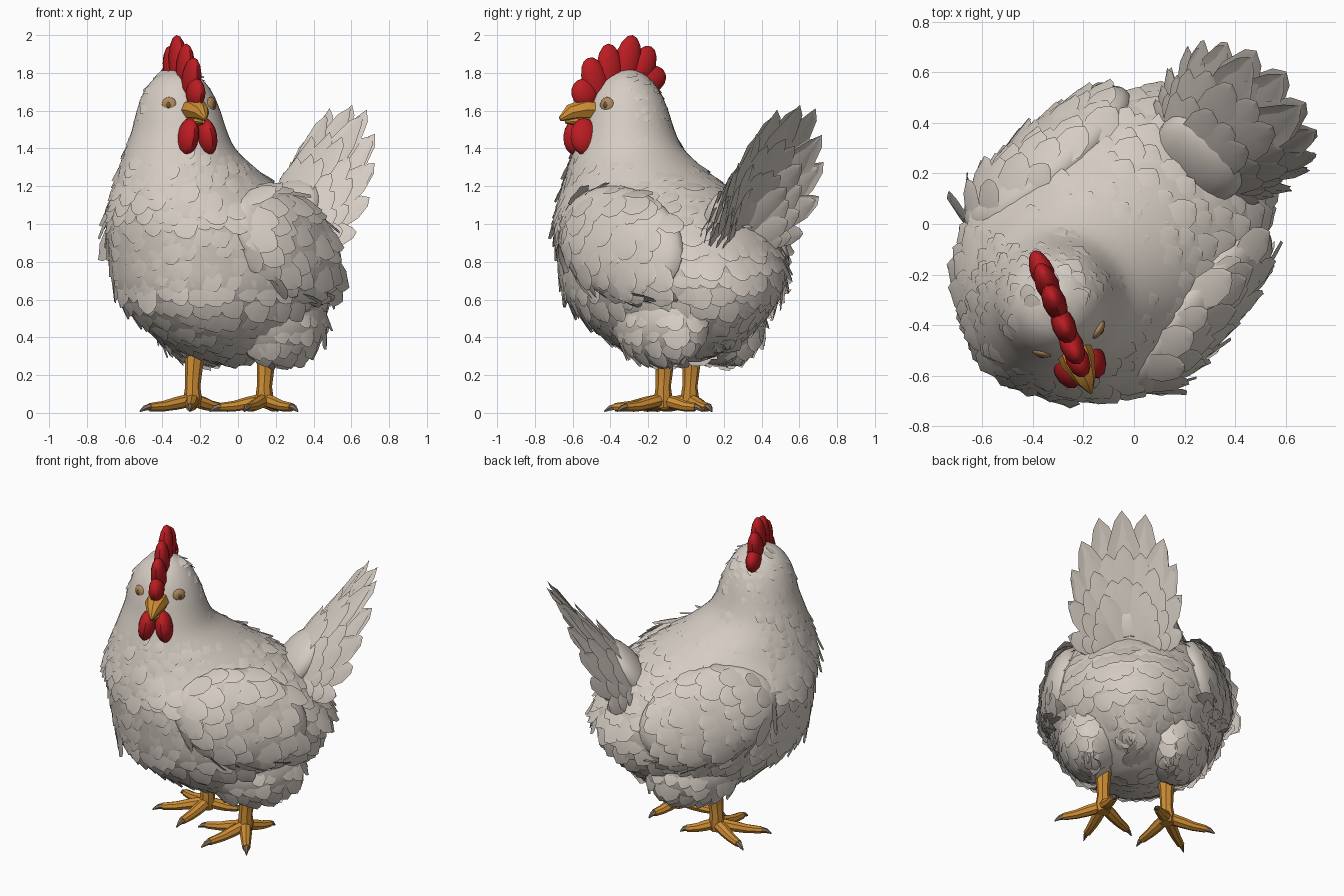
import bpy, bmesh, math, random
from mathutils import Vector, Matrix

if "Cube" in bpy.data.objects:
    bpy.data.objects.remove(bpy.data.objects["Cube"])

random.seed(4)
V = Vector
BODY = Matrix.Rotation(math.radians(-45), 4, 'Z')            # body heading
HEAD = Matrix.Translation((-.315, -.31, 0)) @ Matrix.Rotation(math.radians(22), 4, 'Z')  # turned head
FACE = V((.92, -.39, 0))                                     # face direction in body space

def material(name, rgb):
    m = bpy.data.materials.new(name)
    m.diffuse_color = (*rgb, 1)
    m.use_nodes = True
    m.node_tree.nodes["Principled BSDF"].inputs["Base Color"].default_value = m.diffuse_color
    return m

WHITE = material("feather white", (.67, .61, .55))
RED = material("comb red", (.50, .012, .016))
ORANGE = material("leg orange", (.62, .27, .035))
AMBER = material("eye amber", (.42, .25, .11))
BROWN = material("pupil brown", (.16, .08, .03))
HORN = material("claw horn", (.24, .17, .11))

def finish(name, bm, mat, frame):
    bm.transform(frame)
    me = bpy.data.meshes.new(name)
    bm.to_mesh(me)
    bm.free()
    me.materials.append(mat)
    bpy.context.collection.objects.link(bpy.data.objects.new(name, me))

def turn(deg, axis):
    return Matrix.Rotation(math.radians(deg), 4, axis)

def ball(bm, loc, size, rot=Matrix(), seg=20):
    m = Matrix.Translation(loc) @ rot @ Matrix.Diagonal((*size, 1))
    bmesh.ops.create_uvsphere(bm, u_segments=seg, v_segments=seg // 2 + 2, radius=1, matrix=m)
    return m

def ball_point(m):
    return lambda t, a: m @ V((math.sin(math.pi * t) * math.cos(a),
                               math.sin(math.pi * t) * math.sin(a), -math.cos(math.pi * t)))

def trim(bm, hidden):
    bad = [f for f in bm.faces if hidden(f.calc_center_median())]
    bmesh.ops.delete(bm, geom=bad, context='FACES')

def tube(bm, pts, sides=8):
    """Closed tube through (position, half width, half height)."""
    rings = []
    for i, (p, w, h) in enumerate(pts):
        t = (V(pts[min(i + 1, len(pts) - 1)][0]) - V(pts[max(i - 1, 0)][0])).normalized()
        s = t.cross(V((0, 1, 0)) if abs(t.z) > .9 else V((0, 0, 1))).normalized()
        u = s.cross(t)
        rings.append([bm.verts.new(V(p) + s * w * math.cos(a) + u * h * math.sin(a))
                      for a in (2 * math.pi * k / sides for k in range(sides))])
    for a, b in zip(rings, rings[1:]):
        for k in range(sides):
            bm.faces.new((a[k], a[k - 1], b[k - 1], b[k]))
    bm.faces.new(rings[0])
    bm.faces.new(rings[-1][::-1])
    bmesh.ops.recalc_face_normals(bm, faces=bm.faces)

def feather(bm, p, d, n, length, width, curl=.05):
    """One leaf-shaped plate."""
    d = d.normalized()
    n = (n - d * n.dot(d)).normalized()
    s = d.cross(n)
    rows = []
    for t, w in ((0, .3), (.35, .5), (.72, .45), (.92, .22)):
        c = p + d * length * t - n * length * curl * t * t
        rows.append([bm.verts.new(c + s * width * w * k - n * width * .07 * k * k) for k in (-1, 0, 1)])
    tip = bm.verts.new(p + d * length - n * length * curl)
    for k in (0, 1):
        for a, b in zip(rows, rows[1:]):
            bm.faces.new((a[k], a[k + 1], b[k + 1], b[k]))
        bm.faces.new((rows[-1][k], rows[-1][k + 1], tip))

def plumage(bm, surf, t0, t1, gap, length, width, flow, keep, scale=lambda p: 1, lift=lambda p: 0):
    """Rows of overlapping feathers over a parametric surface surf(t, angle)."""
    t, last, step = t0, None, (t1 - t0) / 600
    while t < t1 - step:
        ring = [surf(t, math.pi * k / 12) for k in range(24)]
        k0 = scale(ring[0])
        if last is None or sum((a - b).length for a, b in zip(ring, last)) / 24 > gap * k0:
            last = ring
            count = max(4, int(sum((ring[i] - ring[i - 1]).length for i in range(24)) / (gap * 1.15 * k0)))
            shift = random.random()
            for i in range(count):
                a = (i + shift + random.uniform(-.3, .3)) * 2 * math.pi / count
                p = surf(t + random.uniform(-4, 4) * step, a)
                n = (surf(t, a + .01) - surf(t, a - .01)).cross(surf(t + step, a) - surf(t - step, a)).normalized()
                if not keep(p, n):
                    continue
                d = flow - n * flow.dot(n)
                if d.length < .1:
                    d = V((0, 0, -1)) + n * n.z
                d = d.normalized() + n * (random.uniform(.06, .18) + lift(p))
                k = k0 * random.uniform(.8, 1.2)
                feather(bm, p - n * .008, d, n, length * k, width * k)
        t += step

# Body, neck and head: stacked ovals (height, centre, half length, half width)
OVALS = [(.27, -.05, .12, .1), (.32, -.06, .27, .23), (.4, -.08, .42, .35), (.6, -.1, .62, .51),
         (.8, -.11, .66, .545), (1.0, -.19, .605, .525), (1.1, -.25, .55, .465), (1.2, -.31, .48, .39),
         (1.3, -.38, .38, .335), (1.4, -.43, .295, .285), (1.5, -.44, .25, .25), (1.6, -.445, .222, .22),
         (1.7, -.45, .18, .18), (1.78, -.45, .115, .115), (1.82, -.44, .03, .03)]

def body_point(t, a):
    i = max(0, min(int(t), len(OVALS) - 2))
    f = t - i
    q = [OVALS[max(0, min(j, len(OVALS) - 1))] for j in range(i - 1, i + 3)]
    z, c, ln, w = [.5 * (2 * p1 + (p2 - p0) * f + (2 * p0 - 5 * p1 + 4 * p2 - p3) * f * f
                         + (3 * p1 - p0 - 3 * p2 + p3) * f ** 3) for p0, p1, p2, p3 in zip(*q)]
    return V((w * math.cos(a), c + ln * math.sin(a), z))

def in_body(p):
    for q, r in zip(OVALS, OVALS[1:]):
        if q[0] <= p.z < r[0]:
            _, c, ln, w = V(q).lerp(V(r), (p.z - q[0]) / (r[0] - q[0]))
            return (p.x / w) ** 2 + ((p.y - c) / ln) ** 2 < .9
    return False

lumps = []
for side, label, foot_y, out in ((1, "left", .014, 26), (-1, "right", -.155, 13)):
    # Folded wing, rear and top edges leaning in to the body
    bm = bmesh.new()
    tilt = turn(side * 8, 'Z') @ turn(side * -14, 'Y') @ turn(-20, 'X')
    m = ball(bm, (side * .425, -.06, .9), (.135, .43, .29), tilt, 28)
    trim(bm, in_body)
    plumage(bm, ball_point(m), .06, .9, .085, .18, .13, V((0, .85, -.5)),
            lambda p, n: n.x * side > .1 and p.y < .2 and not in_body(p))
    finish(label + "_wing", bm, WHITE, BODY)
    lumps.append(m.inverted())

    # Fluffy thigh
    bm = bmesh.new()
    m = ball(bm, (side * .24, foot_y * .4 + .05, .49), (.215, .31, .235))
    trim(bm, in_body)
    plumage(bm, ball_point(m), .08, .75, .075, .12, .1, V((0, .4, -1)), lambda p, n: not in_body(p))
    finish(label + "_thigh", bm, WHITE, BODY)
    lumps.append(m.inverted())

    # Shank, toes and claws
    x = side * .184
    leg, claws = bmesh.new(), bmesh.new()
    tube(leg, [((x, foot_y + .02, .34), .06, .06), ((x, foot_y + .01, .25), .045, .05),
               ((x, foot_y, .14), .038, .042), ((x, foot_y, .07), .05, .05), ((x, foot_y, .025), .04, .04)])
    for ang, ln in ((-55, .275), (0, .3), (55, .275), (180, .2)):
        a = math.radians(ang + side * out)
        d = V((math.sin(a), -math.cos(a), 0))

        def at(f, z):
            return V((x, foot_y, z)) + d * ln * f
        tube(leg, [(at(0, .07), .035, .035), (at(.35, .05), .036, .034), (at(.6, .036), .03, .028),
                   (at(.9, .03), .024, .022)])
        tube(claws, [(at(.87, .032), .02, .02), (at(.99, .026), .014, .015), (at(1.1, .008), .003, .004)], 6)
    finish(label + "_leg", leg, ORANGE, BODY)
    finish(label + "_claws", claws, HORN, BODY)

def in_lump(p):
    return any((m @ p).length < .93 for m in lumps)

bm = bmesh.new()
rings = [[bm.verts.new(body_point(i / 3, math.pi * k / 20)) for k in range(40)]
         for i in range(3 * (len(OVALS) - 1) + 1)]
for a, b in zip(rings, rings[1:]):
    for k in range(40):
        bm.faces.new((a[k - 1], a[k], b[k], b[k - 1]))
bm.faces.new(rings[0][::-1])
bm.faces.new(rings[-1])
trim(bm, in_lump)
finish("body", bm, WHITE, BODY)

bm = bmesh.new()
plumage(bm, body_point, .2, len(OVALS) - 1.3, .08, .145, .12, V((0, .55, -.8)),
        lambda p, n: not (p.z > 1.44 and n.dot(FACE) > .3) and not in_lump(p),
        lambda p: 1 if p.z < 1.2 else max(.6, 1 - (p.z - 1.2) * 1.3), lambda p: .06 if 1.12 < p.z < 1.5 else 0)
finish("body_feathers", bm, WHITE, BODY)

# Tail: cupped fan of broad feathers in layers, tips following a curve from centre to side
TIPS = [V(p) for p in ((0, .86, 1.64), (.14, .83, 1.6), (.25, .78, 1.48), (.31, .72, 1.32),
                       (.34, .65, 1.14), (.34, .55, .95))]
bm = bmesh.new()
ball(bm, (0, .37, 1.06), (.2, .1, .22), turn(-38, 'X'))
trim(bm, in_body)
for off, size in ((.015, 1), (-.015, .97), (.045, .72), (-.045, .72), (.075, .5), (-.075, .5)):
    for i in range(-5, 6):
        k, sg = abs(i), (1 if i >= 0 else -1)
        root = V((.03 * k, .35 + .008 * k, 1.03 - .02 * k))
        d = TIPS[k] - root
        n = (TIPS[min(k + 1, 5)] - TIPS[max(k - 1, 0)]).cross(d).normalized()
        if k == 0:
            n = V((1, 0, 0)).cross(d).normalized()
        for vec in (root, d, n):
            vec.x *= sg
        ln = d.length * size * random.uniform(.96, 1.02)
        feather(bm, root + n * (off + .01 * (i % 2)), d, n if off > 0 else -n, ln, .1 + .15 * ln, .02)
finish("tail", bm, WHITE, BODY)

# Comb: row of merged flattened lobes, (forward, height) of base and tip
bm = bmesh.new()
for s0, z0, s1, z1 in ((.2, 1.62, .285, 1.76), (.14, 1.64, .225, 1.88), (.09, 1.66, .11, 1.955),
                       (.03, 1.7, -.03, 2.0), (-.02, 1.7, -.135, 1.94), (-.03, 1.72, -.215, 1.8)):
    ds, dz = s1 - s0, z1 - z0
    ball(bm, (0, -(s0 + s1) / 2, (z0 + z1) / 2), (.047, .075, math.hypot(ds, dz) / 2),
         Matrix.Rotation(math.atan2(ds, dz), 4, 'X'), 12)
finish("comb", bm, RED, HEAD)

# Wattles, beak halves, eyes and pupils
wattles, beak, eyes, pupils = [bmesh.new() for _ in range(4)]
for side in (1, -1):
    ball(wattles, (side * .052, -.265, 1.462), (.053, .08, .1), turn(side * -9, 'Y'), 12)
    ball(eyes, (side * .12, -.165, 1.63), (.02, .042, .042), turn(side * -54, 'Z'), 14)
    ball(pupils, (side * .1295, -.178, 1.63), (.007, .016, .016), turn(side * -54, 'Z'), 10)
tube(beak, [((0, -.19, 1.6), .07, .06), ((0, -.25, 1.605), .07, .058), ((0, -.33, 1.59), .042, .042),
            ((0, -.385, 1.555), .008, .012)])
tube(beak, [((0, -.19, 1.55), .055, .04), ((0, -.27, 1.545), .048, .028), ((0, -.355, 1.54), .008, .008)])
for name, part, mat in (("wattles", wattles, RED), ("beak", beak, ORANGE), ("eyes", eyes, AMBER),
                        ("pupils", pupils, BROWN)):
    finish(name, part, mat, HEAD)

# Soft shading with crisp feather edges
for ob in bpy.data.objects:
    ob.select_set(True)
    bpy.context.view_layer.objects.active = ob
bpy.ops.object.shade_smooth_by_angle(angle=math.radians(35))
